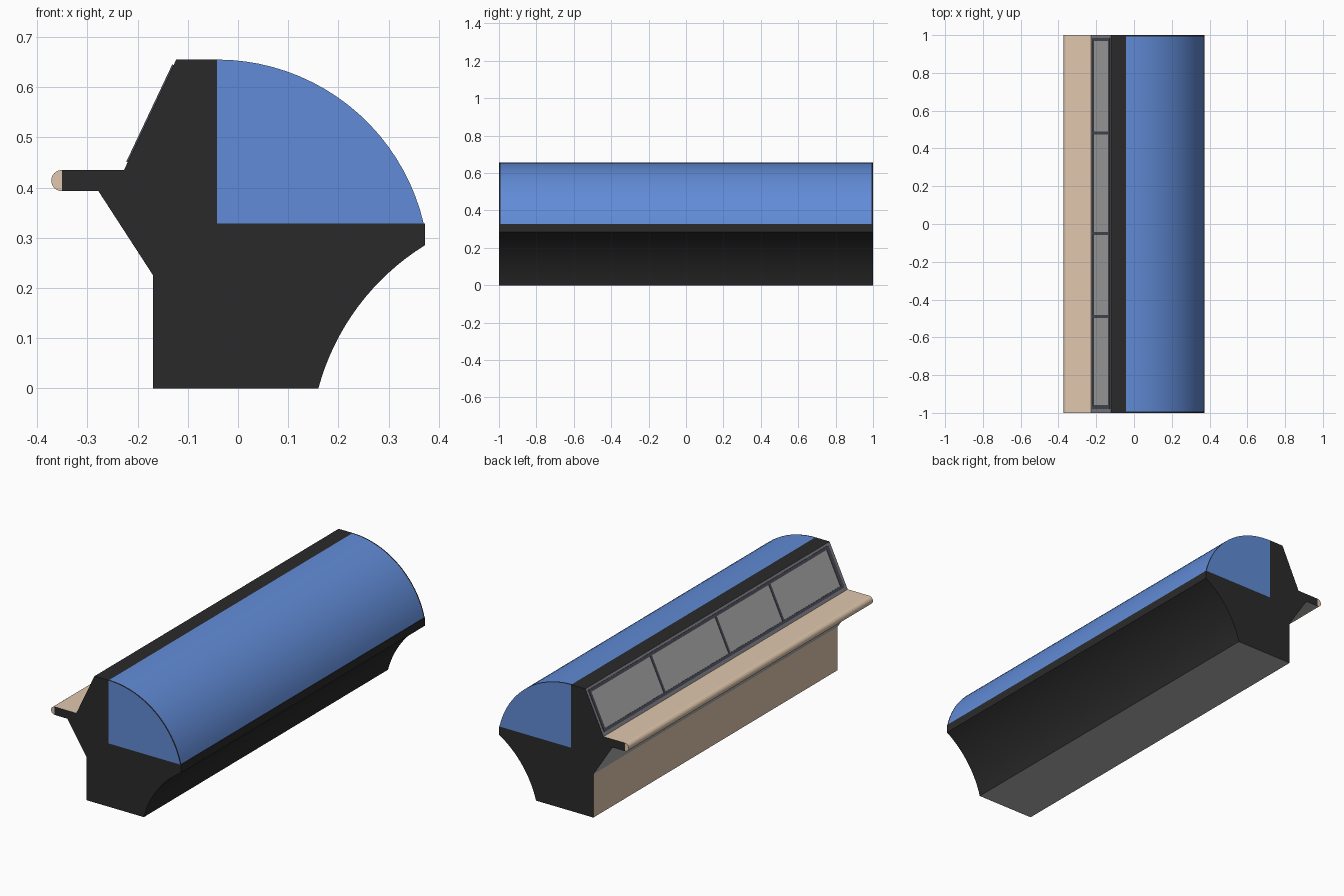
import bpy, bmesh, math
from mathutils import Vector

if "Cube" in bpy.data.objects:
    bpy.data.objects.remove(bpy.data.objects["Cube"])


def mat(name, r, g, b):
    m = bpy.data.materials.new(name)
    m.diffuse_color = (r, g, b, 1)
    m.use_nodes = True
    m.node_tree.nodes["Principled BSDF"].inputs["Base Color"].default_value = m.diffuse_color
    return m


BLACK = mat("black", 0.023, 0.023, 0.023)
BLUE = mat("blue", 0.12, 0.26, 0.68)
TAN = mat("tan", 0.75, 0.58, 0.42)
GREY = mat("grey", 0.45, 0.45, 0.45)
TRIM = mat("trim", 0.25, 0.25, 0.28)
FRAME = mat("frame", 0.08, 0.08, 0.11)


def arc(cx, cz, r, a0, a1, n):
    return [(cx + r * math.cos(a0 + (a1 - a0) * i / n),
             cz + r * math.sin(a0 + (a1 - a0) * i / n)) for i in range(n + 1)]


def prism(name, profile, ys, mats, pick, cap=0, smooth=True):
    """Sweep an x-z profile through the y stations; pick(side, band) gives the material slot."""
    bm = bmesh.new()
    rings = [[bm.verts.new((x, y, z)) for x, z in profile] for y in ys]
    n = len(profile)
    for end in (rings[0], rings[-1]):
        bm.faces.new(end).material_index = cap
    for b in range(len(ys) - 1):
        for i in range(n):
            j = (i + 1) % n
            f = bm.faces.new((rings[b][i], rings[b][j], rings[b + 1][j], rings[b + 1][i]))
            f.material_index = pick(i, b)
    bmesh.ops.recalc_face_normals(bm, faces=bm.faces)
    me = bpy.data.meshes.new(name)
    bm.to_mesh(me)
    bm.free()
    ob = bpy.data.objects.new(name, me)
    bpy.context.collection.objects.link(ob)
    for m in mats:
        me.materials.append(m)
    if smooth:
        bpy.ops.object.select_all(action='DESELECT')
        ob.select_set(True)
        bpy.context.view_layer.objects.active = ob
        bpy.ops.object.shade_smooth_by_angle(angle=math.radians(30))
    return ob


# Main body: base with concave side, shelf and slanted back
a, b = Vector((0.16, 0.0)), Vector((0.372, 0.285))
R = 0.483
d = b - a
side = Vector((d.y, -d.x)).normalized()
c = (a + b) / 2 + side * math.sqrt(R * R - d.length_squared / 4)
a0 = math.atan2(a.y - c.y, a.x - c.x) % (2 * math.pi)
a1 = math.atan2(b.y - c.y, b.x - c.x) % (2 * math.pi)
N = 16
LOW, HIGH = (-0.227, 0.435), (-0.123, 0.655)
profile = [(-0.169, 0)] + arc(c.x, c.y, R, a0, a1, N) + [
    (0.372, 0.328), (-0.042, 0.328), (-0.042, 0.655), HIGH, LOW,
    (-0.351, 0.435), (-0.351, 0.393), (-0.278, 0.393), (-0.169, 0.225)]
# slots: 0 black, 1 tan, 2 grey, 3 trim
special = {0: 2, N + 5: 3, N + 6: 1, N + 7: 1, N + 8: 2, N + 9: 2, N + 10: 1}
prism("body", profile, [-1, 1], [BLACK, TAN, GREY, TRIM],
      lambda i, band: special.get(i, 0))

# Rounded blue cover with thin black edging at both ends
r = 0.423
dome = arc(-0.042, 0.655 - r, r, math.pi / 2, math.asin((0.328 - 0.655 + r) / r), 20)
prism("curved_cover", dome + [(-0.042, 0.328)], [-1, -0.993, 0.993, 1], [BLUE, BLACK],
      lambda i, band: 0 if band == 1 else 1)

# Half-round shelf nose
prism("shelf_nose", arc(-0.351, 0.414, 0.021, math.pi / 2, math.pi * 1.5, 12),
      [-1, 1], [TAN], lambda i, band: 0)

# Window strip lying on the slanted back
low, high = Vector(LOW), Vector(HIGH)
run = high - low
out = Vector((-run.y, run.x)).normalized()


def slab(name, y0, y1, t0, t1, h, m):
    p = [low + run * t + out * k for t, k in ((t0, -0.002), (t1, -0.002), (t1, h), (t0, h))]
    prism(name, [(v.x, v.y) for v in p], [y0, y1], [m], lambda i, band: 0, smooth=False)


slab("frame_bottom_rail", -0.98, 0.985, 0.07, 0.13, 0.003, FRAME)
slab("frame_top_rail", -0.98, 0.985, 0.89, 0.95, 0.003, FRAME)
posts = [(-0.98, -0.957), (-0.497, -0.483), (-0.057, -0.043), (0.475, 0.489), (0.97, 0.985)]
for i, (y0, y1) in enumerate(posts):
    slab(f"frame_post_{i + 1}", y0, y1, 0.13, 0.89, 0.003, FRAME)
for i in range(4):
    slab(f"pane_{i + 1}", posts[i][1], posts[i + 1][0], 0.13, 0.89, 0.001, GREY)
